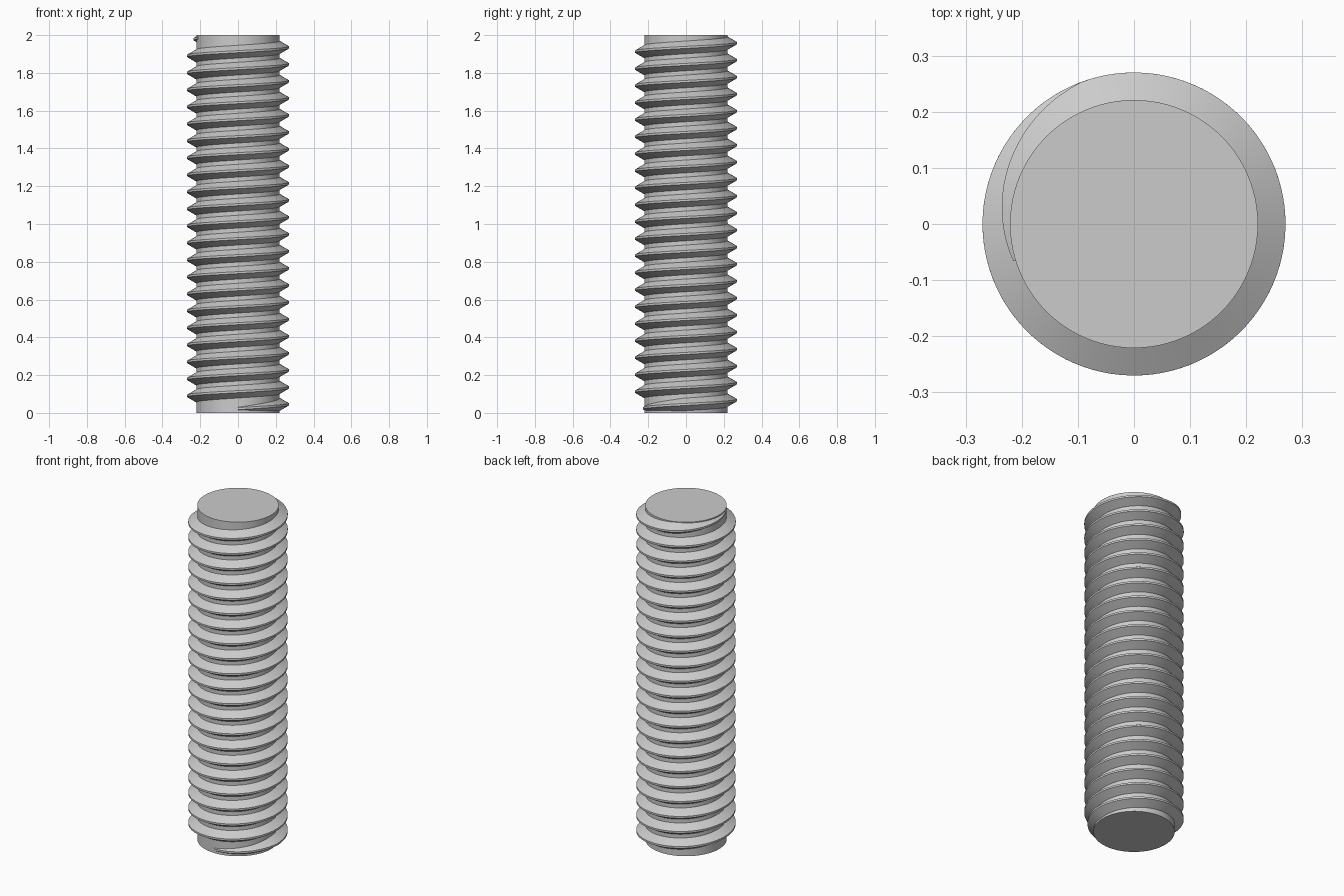
import bpy
import bmesh
import math

default = bpy.data.objects.get("Cube")
if default:
    bpy.data.objects.remove(default, do_unlink=True)

LENGTH = 2.0
CORE_R = 0.221
CREST_R = 0.27
PITCH = 0.09
CREST_FLAT = 0.011
SINK = 0.006                      # how far the ridge is buried in the core
START, END = -90.0, 197.0 + 21 * 360
FADE = 87.0                       # degrees over which the ridge runs out
STEPS = 96                        # steps per turn
SLOPE = math.tan(math.radians(30))

steel = bpy.data.materials.new("steel_grey")
steel.use_nodes = True
colour = (0.6, 0.6, 0.6, 1)
steel.diffuse_color = colour
steel.node_tree.nodes["Principled BSDF"].inputs["Base Color"].default_value = colour


def finish(bm, name):
    bmesh.ops.recalc_face_normals(bm, faces=bm.faces)
    mesh = bpy.data.meshes.new(name)
    bm.to_mesh(mesh)
    bm.free()
    mesh.materials.append(steel)
    obj = bpy.data.objects.new(name, mesh)
    bpy.context.collection.objects.link(obj)
    bpy.ops.object.select_all(action="DESELECT")
    obj.select_set(True)
    bpy.context.view_layer.objects.active = obj
    bpy.ops.object.shade_smooth_by_angle(angle=math.radians(25))
    return obj


# Plain cylindrical core
bm = bmesh.new()
bmesh.ops.create_cone(bm, cap_ends=True, segments=STEPS, radius1=CORE_R,
                      radius2=CORE_R, depth=LENGTH)
bmesh.ops.translate(bm, verts=bm.verts, vec=(0, 0, LENGTH / 2))
finish(bm, "rod_core")


# Helical ridge: a trapezoid swept around the core, sinking away at both ends
def ridge_section(bm, degrees):
    grow = min(1, (degrees - START) / FADE, (END - degrees) / FADE)
    height = 0.004 + (CREST_R - CORE_R - 0.004) * grow
    z = 0.045 + PITCH * degrees / 360
    tip = CREST_FLAT / 2
    base = tip + (height + SINK) * SLOPE
    inner, outer = CORE_R - SINK, CORE_R + height
    a = math.radians(degrees)
    return [bm.verts.new((r * math.cos(a), r * math.sin(a), z + dz))
            for r, dz in ((inner, -base), (outer, -tip), (outer, tip), (inner, base))]


bm = bmesh.new()
count = round((END - START) / 360 * STEPS)
sections = [ridge_section(bm, START + (END - START) * i / count)
            for i in range(count + 1)]
for lower, upper in zip(sections, sections[1:]):
    for i in range(4):
        j = (i + 1) % 4
        bm.faces.new((lower[i], lower[j], upper[j], upper[i]))
bm.faces.new(sections[0])
bm.faces.new(sections[-1])
finish(bm, "screw_thread")
